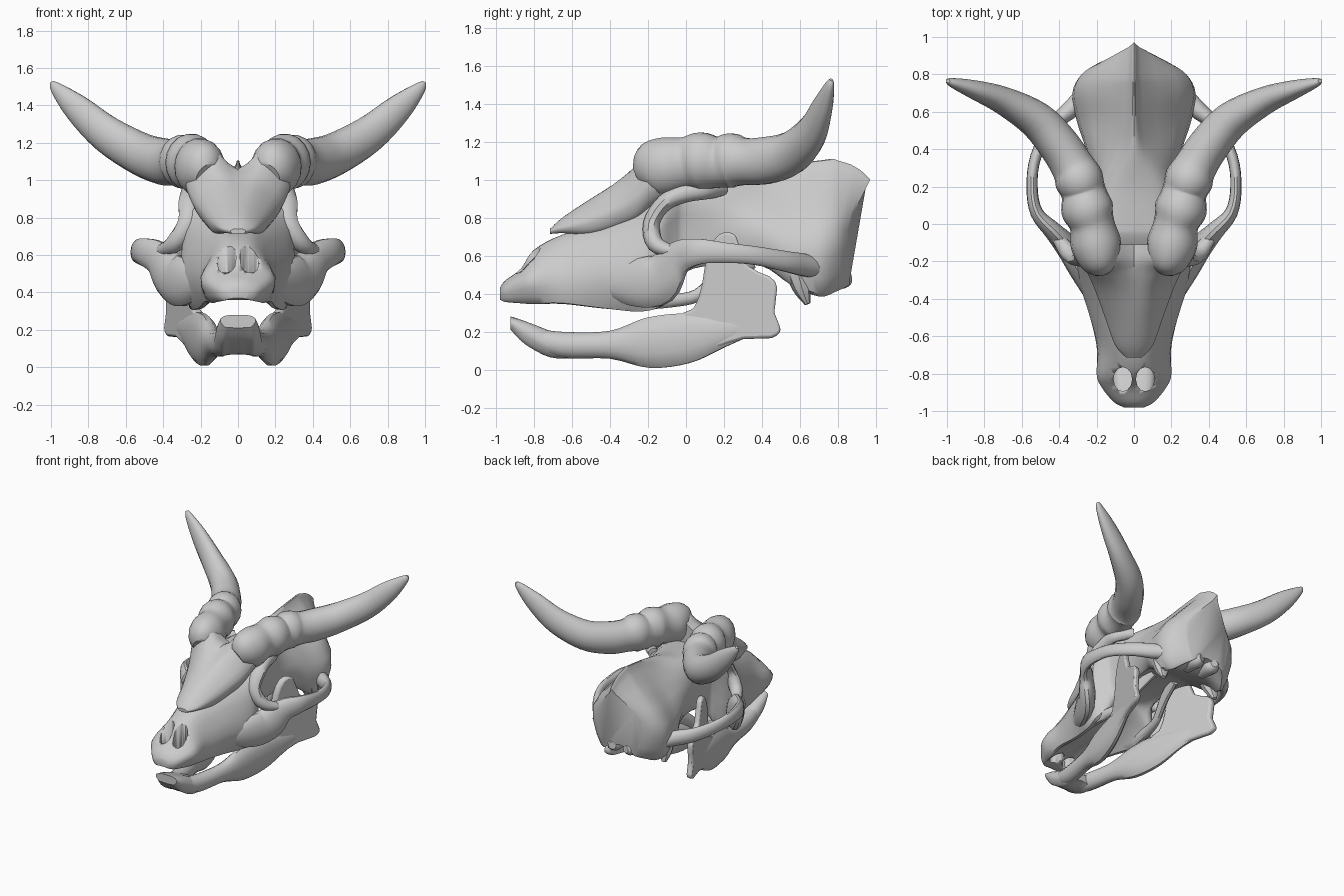
import bpy, bmesh, math
from mathutils import Vector

default_cube = bpy.data.objects.get("Cube")
if default_cube:
    bpy.data.objects.remove(default_cube, do_unlink=True)

bone = bpy.data.materials.new("bone grey")
bone.use_nodes = True
tone = (0.6, 0.6, 0.6, 1)
bone.diffuse_color = tone
bone.node_tree.nodes["Principled BSDF"].inputs["Base Color"].default_value = tone


def smooth_path(points, steps, closed=False):
    """Spline that passes through every point, of any dimension."""
    count, result = len(points), []

    def pick(i):
        return points[i % count] if closed else points[max(0, min(count - 1, i))]

    for i in range(count if closed else count - 1):
        a, b, c, d = (pick(i + k) for k in (-1, 0, 1, 2))
        for s in range(steps):
            t = s / steps
            result.append([(2 * q + (r - p) * t + (2 * p - 5 * q + 4 * r - u) * t * t
                            + (3 * q - p - 3 * r + u) * t ** 3) / 2
                           for p, q, r, u in zip(a, b, c, d)])
    if not closed:
        result.append(list(points[-1]))
    return result


def finish(name, bm, mirror=False, angle=40):
    bmesh.ops.recalc_face_normals(bm, faces=bm.faces)
    mesh = bpy.data.meshes.new(name)
    bm.to_mesh(mesh)
    bm.free()
    mesh.materials.append(bone)
    obj = bpy.data.objects.new(name, mesh)
    bpy.context.collection.objects.link(obj)
    bpy.ops.object.select_all(action="DESELECT")
    obj.select_set(True)
    bpy.context.view_layer.objects.active = obj
    bpy.ops.object.shade_smooth_by_angle(angle=math.radians(angle))
    if mirror:
        obj.modifiers.new("Mirror", "MIRROR")
    return obj


def skin(name, rings, **options):
    """Bridge a row of rings and cap both ends."""
    bm = bmesh.new()
    rows = [[bm.verts.new(p) for p in ring] for ring in rings]
    for a, b in zip(rows, rows[1:]):
        for i in range(len(a)):
            j = (i + 1) % len(a)
            bm.faces.new((a[i], a[j], b[j], b[i]))
    bm.faces.new(rows[0])
    bm.faces.new(rows[-1])
    return finish(name, bm, **options)


def body(name, stations, lean=lambda y, z: y):
    """Symmetric loft: y, top, shoulder x z, side x z, base x z, middle of base."""
    rings = []
    for y, top, sx, sz, mx, mz, bx, bz, mid in smooth_path(stations, 4):
        half = [(sx, sz), (mx, mz), (bx, bz), (bx * 0.6, (bz + mid) / 2)]
        ring = [(0, top)] + half + [(0, mid)] + [(-x, z) for x, z in reversed(half)]
        rings.append([(x, lean(y, z), z) for x, z in smooth_path(ring, 3, True)])
    return skin(name, rings)


def tube(name, path, sides=14, axis=(0, 0, 1)):
    """Mirrored tube: x, y, z, half width, half height."""
    path = smooth_path(path, 4)
    rings = []
    for i, (x, y, z, w, h) in enumerate(path):
        ahead, behind = path[min(i + 1, len(path) - 1)], path[max(i - 1, 0)]
        along = (Vector(ahead[:3]) - Vector(behind[:3])).normalized()
        side = along.cross(Vector(axis)).normalized()
        up = side.cross(along)
        angles = [math.tau * k / sides for k in range(sides)]
        rings.append([Vector((x, y, z)) + side * w * math.cos(a) + up * h * math.sin(a)
                      for a in angles])
    return skin(name, rings, mirror=True)


# Skull, from the snout to the overhanging rear crest
skull = body("skull", [
    (-.98, .43, .03, .425, .055, .4, .04, .37, .37),
    (-.95, .47, .06, .46, .11, .42, .09, .36, .36),
    (-.87, .53, .09, .52, .175, .46, .13, .355, .365),
    (-.8, .63, .09, .6, .2, .48, .15, .35, .38),
    (-.65, .71, .1, .68, .195, .5, .18, .35, .4),
    (-.45, .76, .14, .74, .25, .52, .2, .325, .42),
    (-.25, .86, .22, .8, .31, .5, .24, .305, .45),
    (-.14, .93, .26, .88, .28, .63, .26, .33, .47),
    (-.06, .97, .24, .93, .22, .7, .22, .4, .5),
    (.0, .98, .21, .94, .2, .74, .18, .53, .53),
    (.2, 1.0, .17, .95, .21, .75, .18, .57, .55),
    (.4, 1.05, .08, .98, .25, .75, .22, .56, .55),
    (.55, 1.08, .05, 1.01, .29, .7, .27, .46, .5),
    (.7, 1.1, .045, 1.03, .32, .7, .27, .4, .45),
    (.8, 1.1, .04, 1.03, .28, .72, .21, .43, .48),
    (.86, 1, .03, .95, .19, .74, .15, .46, .5),
], lambda y, z: y + max(0, z - .78) * .5 * max(0, (y - .8) / .06))

# Paired nostrils, cut straight through the snout
bm = bmesh.new()
for side in (-1, 1):
    made = bmesh.ops.create_cone(bm, cap_ends=True, segments=12, radius1=1, radius2=1, depth=1)
    bmesh.ops.scale(bm, verts=made["verts"], vec=(.05, .065, 1))
    bmesh.ops.translate(bm, verts=made["verts"], vec=(side * .06, -.83, .5))
cutter = finish("nostril_cutter", bm)
cutter.hide_render = True
bpy.context.view_layer.objects.active = skull
cut = skull.modifiers.new("Nostrils", "BOOLEAN")
cut.operation, cut.object = "DIFFERENCE", cutter
bpy.ops.object.modifier_apply(modifier=cut.name)
bpy.data.objects.remove(cutter, do_unlink=True)

# Forehead shield that swells into the two horn roots
body("horn_shield", [
    (-.715, .74, .02, .74, .04, .73, .03, .715, .715),
    (-.65, .8, .05, .79, .1, .75, .08, .72, .72),
    (-.5, .9, .08, .88, .155, .8, .13, .72, .72),
    (-.35, .99, .1, .99, .21, .87, .17, .76, .74),
    (-.26, 1.04, .14, 1.08, .25, .93, .2, .8, .78),
    (-.19, 1.06, .16, 1.18, .28, 1, .22, .86, .83),
    (-.11, 1.05, .18, 1.19, .29, 1.02, .22, .9, .86),
])

# Horns with swollen rings near the root
tube("horns", [
    (.16, -.23, 1.02, .07, .08), (.185, -.18, 1.05, .115, .145), (.205, -.1, 1.07, .135, .155),
    (.225, 0, 1.085, .12, .14), (.25, .08, 1.095, .14, .155), (.27, .17, 1.09, .12, .135),
    (.295, .24, 1.1, .13, .145), (.33, .31, 1.095, .115, .125), (.4, .42, 1.1, .11, .125),
    (.52, .555, 1.14, .1, .115), (.7, .66, 1.245, .075, .1), (.86, .72, 1.385, .05, .075),
    (.97, .755, 1.49, .025, .035), (.995, .765, 1.525, .01, .012),
], 18)

# Cheek arches
tube("cheek_arches", [
    (.2, -.4, .45, .05, .08), (.285, -.25, .455, .06, .13), (.35, -.13, .48, .065, .135),
    (.43, -.04, .585, .05, .095), (.52, .06, .62, .035, .07), (.545, .2, .615, .03, .055),
    (.525, .36, .6, .03, .05), (.44, .52, .57, .035, .055), (.33, .62, .55, .05, .06),
    (.24, .71, .53, .05, .05),
])

# Raised eye socket rims
tube("eye_socket_rims", [
    (.42, -.06, .62, .03, .03), (.34, -.16, .66, .045, .05), (.27, -.18, .77, .045, .055),
    (.26, -.11, .88, .045, .06), (.265, 0, .93, .05, .04), (.25, .1, .945, .05, .04),
    (.16, .19, .95, .04, .04),
], 10, (1, 0, 0))

# Palate ends running back under the eye sockets
tube("palate_ends", [
    (.22, -.25, .37, .04, .06), (.2, -.08, .365, .035, .04), (.17, .06, .39, .03, .035),
    (.13, .2, .5, .03, .05), (.1, .35, .57, .03, .04),
], 10)

# Pointed processes and joint knobs under the braincase
tube("base_processes", [
    (.22, .58, .55, .07, .09), (.24, .61, .43, .05, .06), (.25, .64, .345, .015, .02),
], 8, (1, 0, 0))
tube("neck_joints", [
    (.07, .7, .5, .06, .07), (.07, .82, .48, .06, .06), (.06, .865, .48, .03, .03),
], 10)

# Chin block and the lower jaw bodies that meet in it
body("chin", [
    (-.925, .28, .07, .275, .095, .25, .07, .215, .21),
    (-.85, .255, .085, .25, .115, .2, .09, .14, .14),
    (-.72, .2, .09, .2, .13, .13, .09, .07, .07),
    (-.6, .14, .08, .16, .14, .12, .1, .06, .09),
])
tube("jaw_bodies", [
    (.06, -.8, .17, .05, .05), (.085, -.65, .13, .06, .07), (.13, -.4, .13, .055, .075),
    (.17, -.2, .14, .06, .135), (.22, 0, .165, .05, .135), (.27, .18, .2, .035, .09),
    (.325, .34, .23, .02, .05),
])

# Upright jaw plates with a rear hinge
outline = smooth_path([
    (-.05, .27), (.04, .32), (.085, .45), (.11, .6), (.17, .71), (.26, .71), (.32, .55),
    (.44, .49), (.48, .43), (.465, .3), (.5, .21), (.45, .165), (.3, .16), (.15, .11), (0, .06),
], 2, True)
bm = bmesh.new()
inner, outer = ([bm.verts.new((x + .32 * y, y, z)) for y, z in outline] for x in (.19, .24))
bm.faces.new(inner)
bm.faces.new(outer)
for i in range(len(outline)):
    j = (i + 1) % len(outline)
    bm.faces.new((inner[i], inner[j], outer[j], outer[i]))
plates = finish("jaw_plates", bm, mirror=True)
bevel = plates.modifiers.new("Rounded edges", "BEVEL")
bevel.width, bevel.segments = .015, 2
